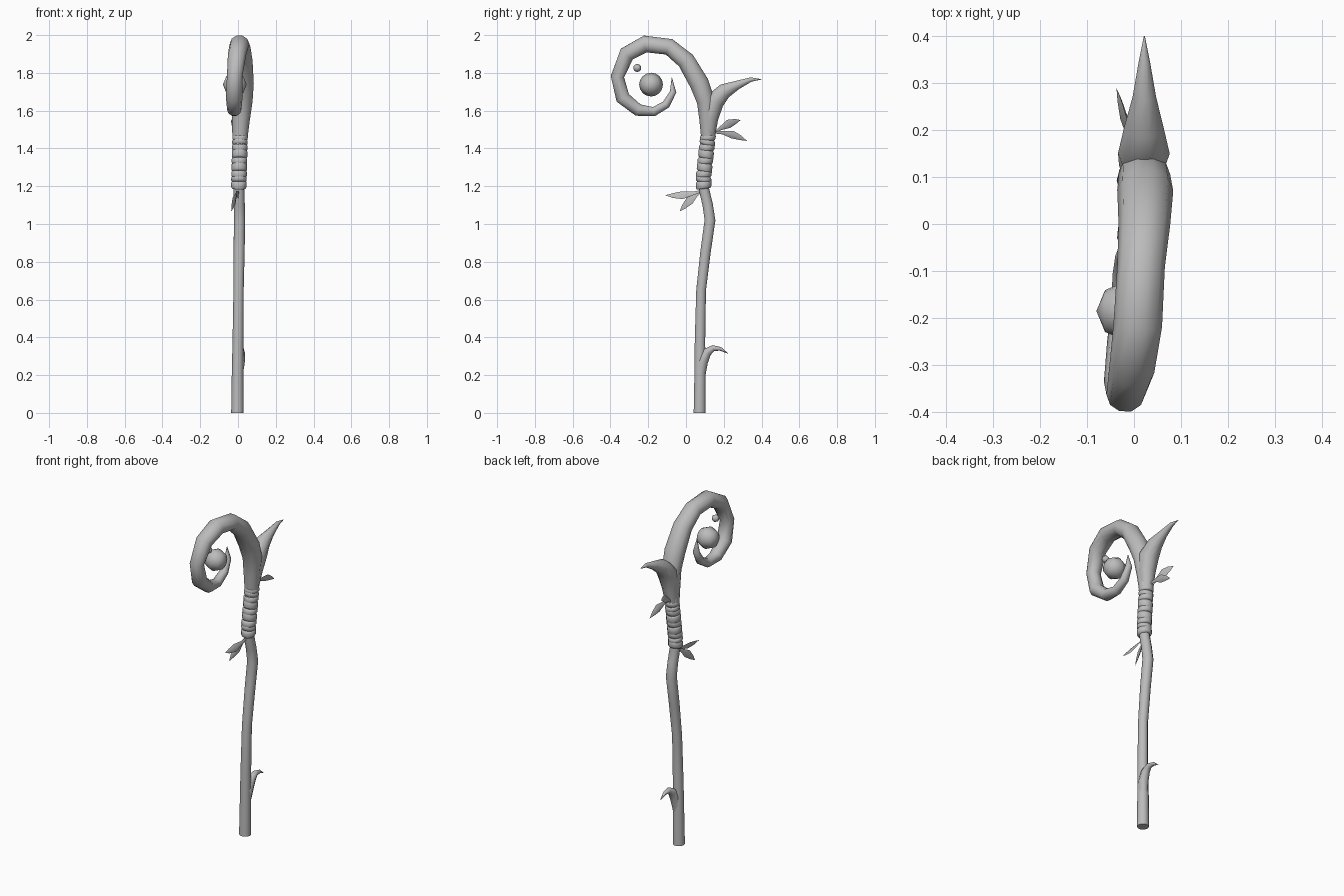
import bpy, bmesh, math
from mathutils import Vector

if "Cube" in bpy.data.objects:
    bpy.data.objects.remove(bpy.data.objects["Cube"], do_unlink=True)

grey = bpy.data.materials.new("plain_grey")
grey.use_nodes = True
COLOUR = (0.5, 0.5, 0.5, 1)
grey.diffuse_color = COLOUR
grey.node_tree.nodes["Principled BSDF"].inputs["Base Color"].default_value = COLOUR


def finish(name, bm):
    bmesh.ops.recalc_face_normals(bm, faces=bm.faces[:])
    mesh = bpy.data.meshes.new(name)
    bm.to_mesh(mesh)
    bm.free()
    mesh.materials.append(grey)
    obj = bpy.data.objects.new(name, mesh)
    bpy.context.collection.objects.link(obj)
    bpy.ops.object.select_all(action="DESELECT")
    obj.select_set(True)
    bpy.context.view_layer.objects.active = obj
    bpy.ops.object.shade_smooth_by_angle(angle=math.radians(65))
    return obj


def loft(name, points, sides=8, flat=1.0, roll=0.0, tilt=0.0):
    """Tube through (x, y, z, radius) points; flat squeezes it sideways."""
    bm = bmesh.new()
    path = [Vector(p[:3]) for p in points]
    rings = []
    for i, centre in enumerate(path):
        along = (path[min(i + 1, len(path) - 1)] - path[max(i - 1, 0)]).normalized()
        side = Vector((1, 0, 0))
        side = (side - along * side.dot(along)).normalized()
        up = along.cross(side)
        a, b = (side * math.cos(roll) + up * math.sin(roll),
                up * math.cos(roll) - side * math.sin(roll))
        ring = []
        for k in range(sides):
            t = math.tau * k / sides
            offset = (a * math.cos(t) * flat + b * math.sin(t)) * points[i][3]
            ring.append(bm.verts.new(centre + offset + along * offset.y * tilt))
        rings.append(ring)
    for low, high in zip(rings, rings[1:]):
        for k in range(sides):
            n = (k + 1) % sides
            bm.faces.new((low[k], low[n], high[n], high[k]))
    bm.faces.new(rings[0])
    bm.faces.new(rings[-1])
    return finish(name, bm)


# Shaft, bending upward to the fork
loft("shaft", [
    (-.003, .072, 0, .033), (-.002, .074, .2, .031), (0, .074, .38, .029),
    (.003, .08, .65, .027), (.006, .103, .85, .029), (.008, .127, 1.02, .03),
    (.007, .115, 1.1, .029), (.005, .094, 1.19, .029), (.008, .1, 1.3, .034),
    (.01, .118, 1.5, .038)], sides=10)

# Curled head, spiralling forward to a point
loft("curled_head", [
    (.01, .115, 1.45, .036), (.015, .112, 1.55, .043), (.022, .105, 1.65, .05),
    (.024, .07, 1.745, .054), (.022, 0, 1.865, .05), (.015, -.09, 1.938, .046),
    (.008, -.215, 1.953, .047), (-.005, -.313, 1.9, .044),
    (-.018, -.363, 1.78, .037), (-.02, -.335, 1.668, .04),
    (-.02, -.253, 1.603, .034), (-.02, -.17, 1.595, .026),
    (-.02, -.105, 1.633, .023), (-.02, -.068, 1.7, .018),
    (-.02, -.075, 1.775, .001)], sides=10, flat=1.1)

# Horn at the back of the fork
loft("fork_horn", [
    (.01, .118, 1.46, .036), (.016, .125, 1.56, .048), (.021, .15, 1.65, .055),
    (.021, .205, 1.705, .042), (.022, .27, 1.735, .025),
    (.022, .345, 1.765, .012), (.022, .4, 1.766, .001)], sides=10)

# Small hooked twig low on the back
loft("twig", [
    (0, .077, .19, .024), (.008, .088, .27, .028), (.012, .112, .322, .024),
    (.014, .145, .343, .016), (.014, .182, .339, .01), (.014, .222, .315, .001)])

# Wrapped grip: stacked slanted bands
edges = [1.19, 1.225, 1.25, 1.28, 1.32, 1.35, 1.39, 1.42, 1.445, 1.47]


def grip_centre(z):
    return (.004 + (z - 1.19) * .025, .093 + max(0, z - 1.25) * .11, z)


for i, (low, high) in enumerate(zip(edges, edges[1:])):
    steps = [(low - .003, .036), (low + .006, .041), (high - .006, .041), (high + .003, .036)]
    loft(f"grip_band_{i + 1}", [(*grip_centre(z), r) for z, r in steps],
         sides=12, tilt=.12 * (-1) ** i)

# Pointed leaves tucked under both ends of the grip
leaves = {
    "upper_leaf_high": ((0, .14, 1.475), (-.037, .288, 1.55), .024, .012),
    "upper_leaf_low": ((.01, .14, 1.485), (.015, .322, 1.44), .022, .015),
    "lower_leaf_long": ((.004, .1, 1.18), (-.01, -.108, 1.152), .022, -.012),
    "lower_leaf_short": ((0, .09, 1.18), (-.036, -.033, 1.068), .023, .008),
}
for name, (base, tip, width, sag) in leaves.items():
    base, tip = Vector(base), Vector(tip)
    profile = [(0, .2), (.3, .45), (.58, 1), (.82, .6), (1, .02)]
    points = []
    for t, w in profile:
        p = base.lerp(tip, t)
        p.z += sag * math.sin(math.pi * t)
        points.append((*p, w * width))
    loft(name, points, sides=4, flat=.35, roll=.35)


# Floating orbs inside the curl, poles pointing sideways
def orb(name, centre, radius):
    bm = bmesh.new()
    bmesh.ops.create_uvsphere(bm, u_segments=16, v_segments=4, radius=radius)
    for v in bm.verts:
        v.co = Vector((v.co.z, v.co.x, v.co.y)) + Vector(centre)
    finish(name, bm)


orb("large_orb", (-.017, -.185, 1.738), .063)
orb("small_orb", (-.015, -.258, 1.826), .021)
